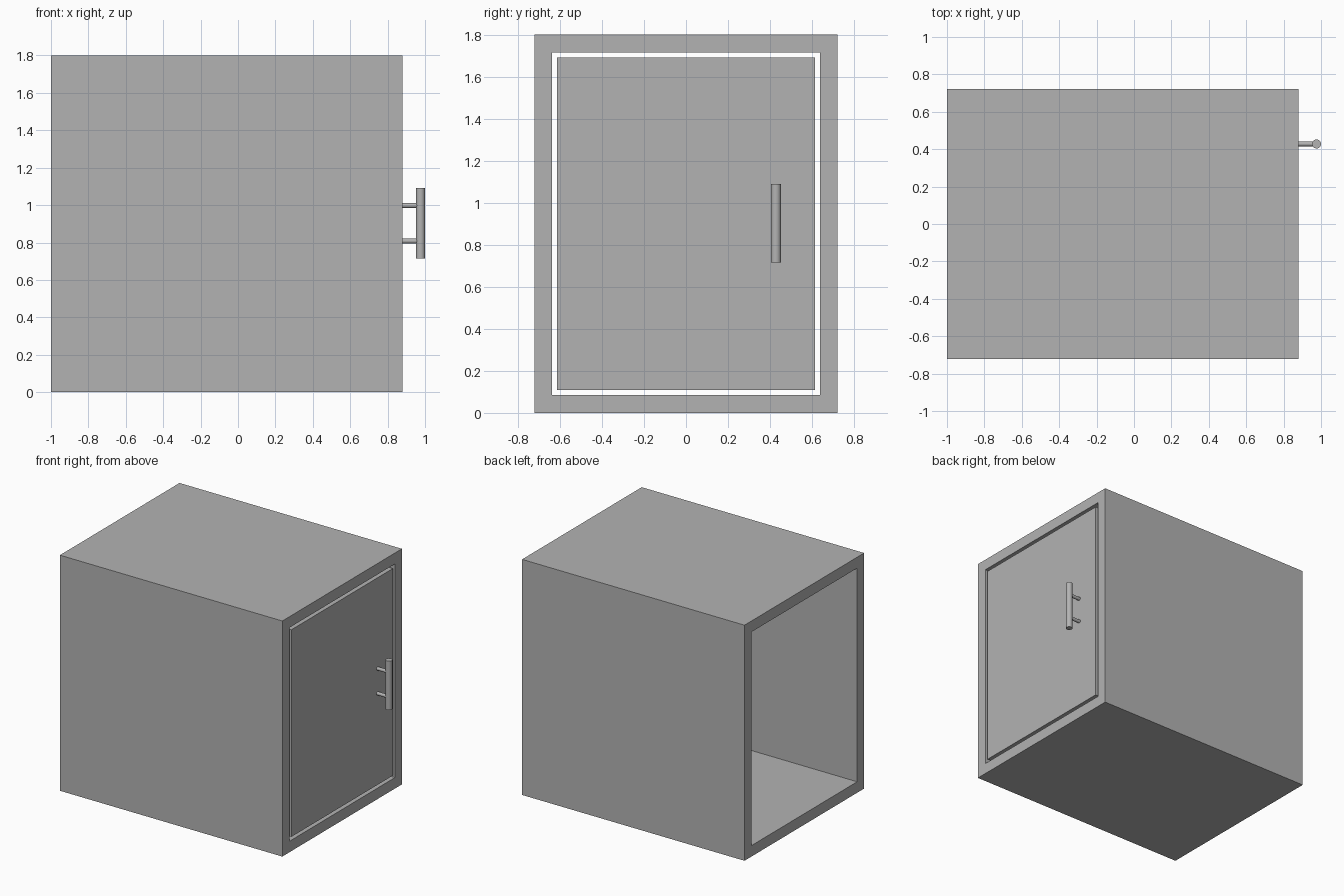
import bpy
import bmesh
from mathutils import Matrix

default = bpy.data.objects.get("Cube")
if default:
    bpy.data.objects.remove(default, do_unlink=True)

grey = bpy.data.materials.new("plain grey")
grey.use_nodes = True
colour = (0.45, 0.45, 0.45, 1)
grey.diffuse_color = colour
grey.node_tree.nodes["Principled BSDF"].inputs["Base Color"].default_value = colour

HALF_W, HEIGHT, WALL = 0.722, 1.8, 0.084
BACK, FRONT = -1.0, 0.88
GAP, DOOR_T = 0.025, 0.084


def finish(name, bm):
    bmesh.ops.recalc_face_normals(bm, faces=bm.faces)
    mesh = bpy.data.meshes.new(name)
    bm.to_mesh(mesh)
    bm.free()
    mesh.materials.append(grey)
    obj = bpy.data.objects.new(name, mesh)
    bpy.context.collection.objects.link(obj)
    return obj


def rectangle(bm, x, inset):
    y, low, high = HALF_W - inset, inset, HEIGHT - inset
    return [bm.verts.new((x, *p)) for p in ((-y, low), (y, low), (y, high), (-y, high))]


def rod(name, radius, length, centre, axis):
    bm = bmesh.new()
    turn = Matrix.Rotation(1.5707963, 4, "Y") if axis == "X" else Matrix()
    bmesh.ops.create_cone(bm, cap_ends=True, segments=32, radius1=radius, radius2=radius,
                          depth=length, matrix=Matrix.Translation(centre) @ turn)
    obj = finish(name, bm)
    bpy.ops.object.select_all(action="DESELECT")
    obj.select_set(True)
    bpy.context.view_layer.objects.active = obj
    bpy.ops.object.shade_smooth_by_angle()


# Cabinet shell: a square tube open at both ends
bm = bmesh.new()
loops = [rectangle(bm, x, inset) for x, inset in
         ((BACK, 0), (FRONT, 0), (FRONT, WALL), (BACK, WALL))]
for a, b in zip(loops, loops[1:] + loops[:1]):
    for i in range(4):
        j = (i + 1) % 4
        bm.faces.new((a[i], a[j], b[j], b[i]))
finish("cabinet_shell", bm)

# Door: a slab flush with the opening, with a gap all round
bm = bmesh.new()
outer = rectangle(bm, FRONT, WALL + GAP)
inner = rectangle(bm, FRONT - DOOR_T, WALL + GAP)
bm.faces.new(outer)
bm.faces.new(inner)
for i in range(4):
    j = (i + 1) % 4
    bm.faces.new((outer[i], outer[j], inner[j], inner[i]))
finish("door", bm)

# Handle: upright bar on two posts
HANDLE_Y, BAR_X = 0.428, 0.976
rod("handle_bar", 0.024, 0.375, (BAR_X, HANDLE_Y, 0.903), "Z")
for name, z in (("handle_post_upper", 0.998), ("handle_post_lower", 0.808)):
    rod(name, 0.013, BAR_X - FRONT, ((BAR_X + FRONT) / 2, HANDLE_Y, z), "X")
